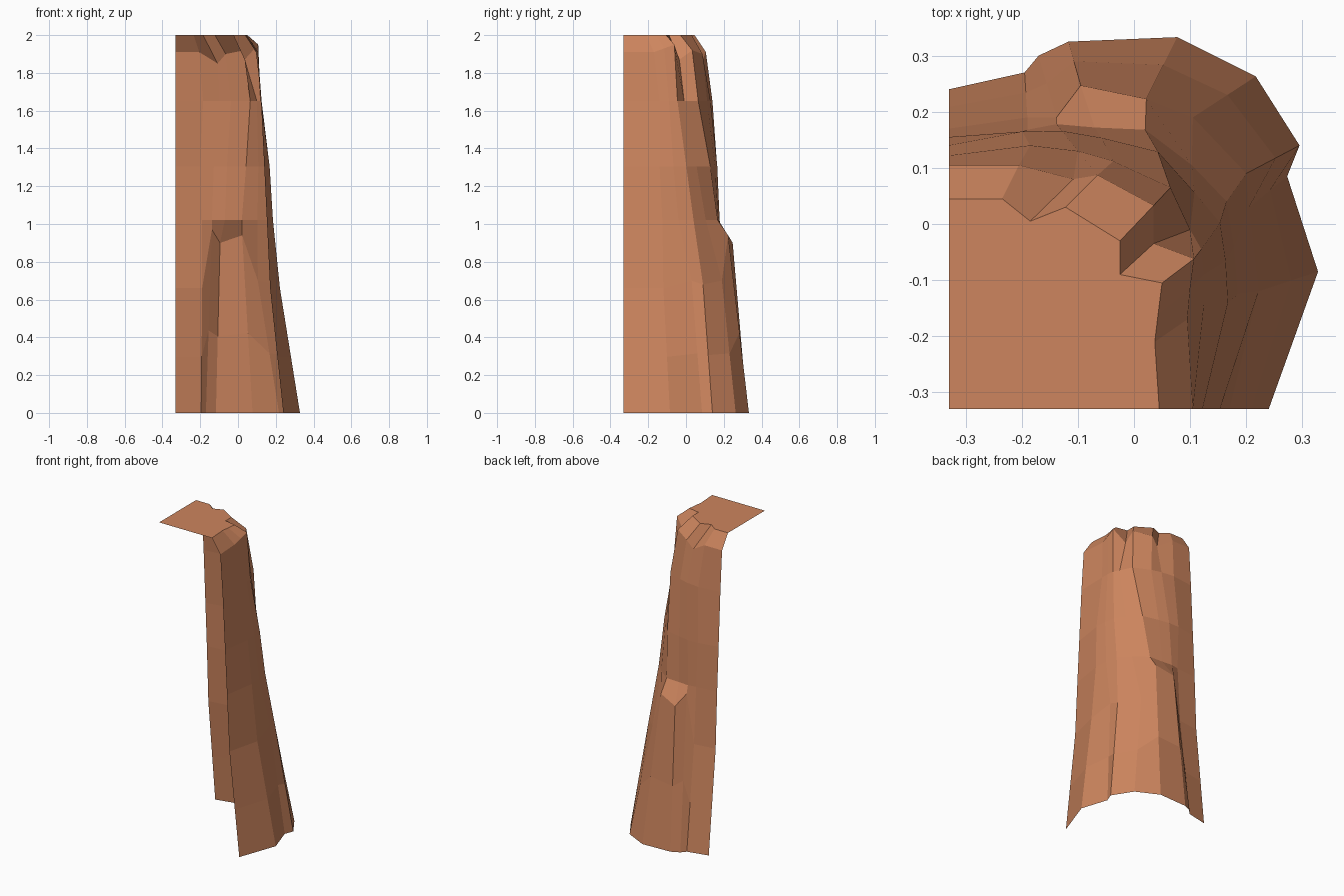
import bpy
import bmesh
from mathutils import Vector

if "Cube" in bpy.data.objects:
    bpy.data.objects.remove(bpy.data.objects["Cube"])

# One flat sandstone colour
rock = bpy.data.materials.new("terracotta_rock")
rock.diffuse_color = (0.61, 0.235, 0.112, 1.0)
rock.use_nodes = True
rock.node_tree.nodes["Principled BSDF"].inputs["Base Color"].default_value = rock.diffuse_color


def outline(points, z=None):
    """Row of the cliff face, running from the left end round the corner to the front end."""
    return [Vector(p if z is None else (*p, z)) for p in points]


def between(a, b, t, swell=1.0):
    """Intermediate row, optionally pushed outward."""
    row = [p.lerp(q, t) for p, q in zip(a, b)]
    for p in row[1:-1]:
        p.x *= swell
        p.y *= swell
    return row


def make_object(name, bm):
    mesh = bpy.data.meshes.new(name)
    bm.to_mesh(mesh)
    bm.free()
    mesh.materials.append(rock)
    bpy.context.collection.objects.link(bpy.data.objects.new(name, mesh))


# Key outlines from the foot up to the plateau edge
foot = outline([(-.33, .24), (-.195, .27), (-.17, .30), (-.117, .325), (.077, .333),
                (.217, .263), (.295, .14), (.273, .085), (.328, -.085), (.24, -.33)], 0)
ledge = outline([(-.33, .17, .66), (-.19, .19, .66), (-.138, .19, .97), (-.095, .247, .9),
                 (.022, .223, .94), (.105, .19, .70), (.20, .09, .68), (.205, .03, .70),
                 (.222, -.12, .66), (.17, -.33, .66)])
shoulder = outline([(-.33, .155), (-.19, .168), (-.138, .178), (-.07, .172), (.02, .168),
                    (.103, .105), (.165, .04), (.178, -.04), (.185, -.125), (.153, -.33)], 1.02)
neck = outline([(-.33, .122), (-.185, .14), (-.10, .13), (-.037, .112), (.065, .065),
                (.10, -.01), (.12, -.045), (.125, -.09), (.125, -.14), (.122, -.33)], 1.65)
rim = outline([(-.33, .105, 1.91), (-.205, .105, 1.91), (-.108, .08, 1.85), (-.065, .087, 1.9),
               (.035, .033, 1.92), (.035, -.035, 1.87), (.107, -.062, 1.95), (.1, -.115, 1.93),
               (.095, -.17, 1.91), (.105, -.33, 1.91)])
plateau = outline([(-.33, .045), (-.235, .045), (-.185, .005), (-.122, .03), (-.025, -.03),
                   (-.025, -.09), (.05, -.105), (.043, -.16), (.037, -.21), (.045, -.33)], 2)

rows = [foot, between(foot, ledge, .45), ledge, shoulder,
        between(shoulder, neck, .45, 1.06), neck, rim, plateau]

# Cliff face: open shell lofted through the rows
bm = bmesh.new()
grid = [[bm.verts.new(p) for p in row] for row in rows]
for low, high in zip(grid, grid[1:]):
    for i in range(len(low) - 1):
        bm.faces.new((low[i], high[i], high[i + 1], low[i + 1]))
make_object("cliff_face", bm)

# Flat plateau on top, reaching back to the inner corner
bm = bmesh.new()
loop = [Vector((-.33, -.33, 2))] + plateau[::-1]
bm.faces.new([bm.verts.new(p) for p in loop])
make_object("plateau_top", bm)
